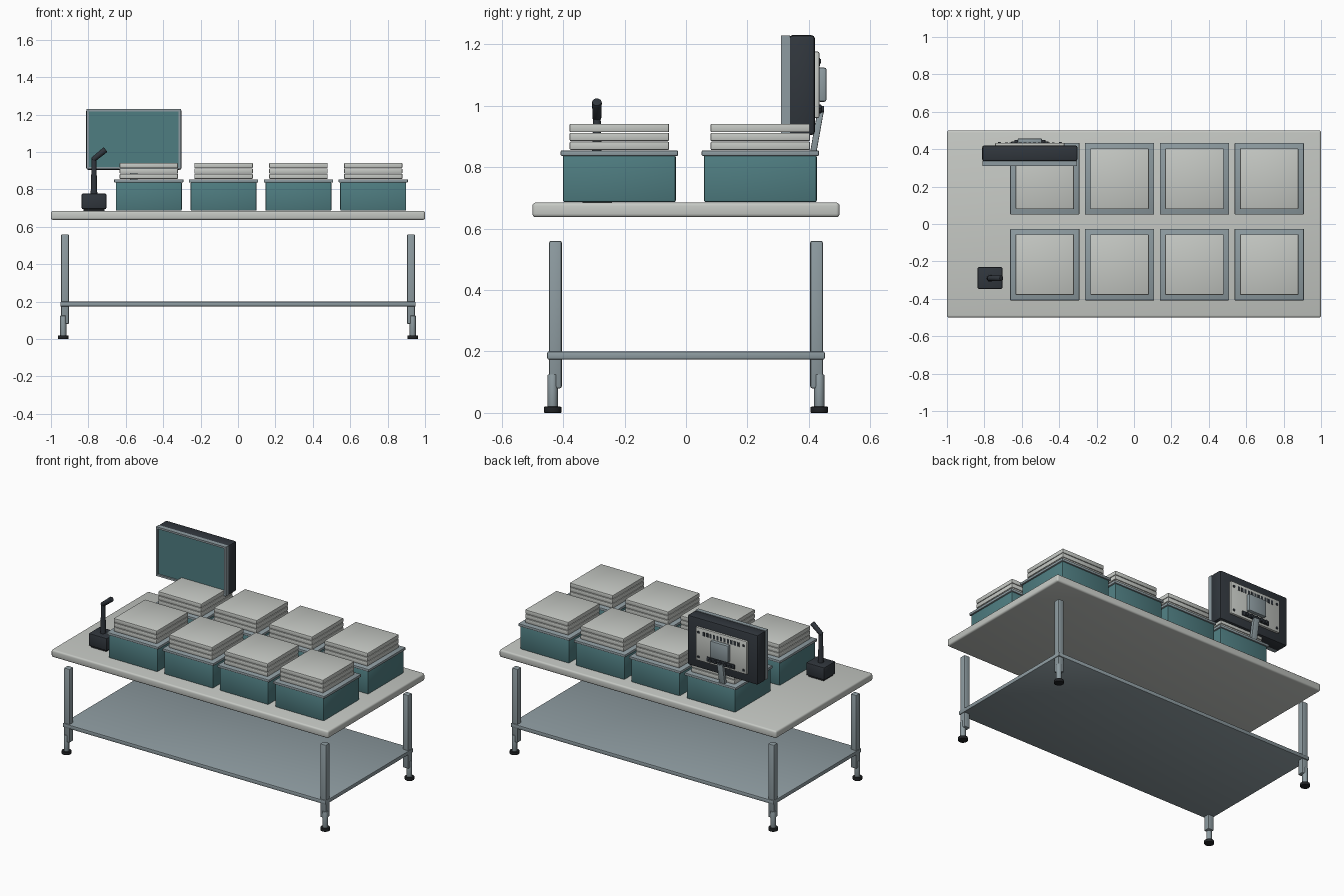
import bpy, bmesh, math
from mathutils import Vector

if "Cube" in bpy.data.objects:
    bpy.data.objects.remove(bpy.data.objects["Cube"])


def material(name, rgb):
    m = bpy.data.materials.new(name)
    m.diffuse_color = (*rgb, 1)
    m.use_nodes = True
    m.node_tree.nodes["Principled BSDF"].inputs["Base Color"].default_value = m.diffuse_color
    return m


LIGHT = material("light grey", (0.56, 0.58, 0.55))
STEEL = material("blue grey", (0.27, 0.33, 0.355))
TEAL = material("teal", (0.078, 0.205, 0.22))
DARK = material("charcoal", (0.03, 0.037, 0.046))
RUBBER = material("black rubber", (0.014, 0.016, 0.018))


def finish(name, bm, mat, smooth=True):
    mesh = bpy.data.meshes.new(name)
    bm.to_mesh(mesh)
    bm.free()
    ob = bpy.data.objects.new(name, mesh)
    bpy.context.collection.objects.link(ob)
    mesh.materials.append(mat)
    if smooth:
        bpy.ops.object.select_all(action='DESELECT')
        ob.select_set(True)
        bpy.context.view_layer.objects.active = ob
        bpy.ops.object.shade_smooth_by_angle(angle=math.radians(35))
    return ob


def box(name, xs, ys, zs, mat, bevel=0.0, segs=2):
    """Box between pairs of limits, with rounded edges."""
    bm = bmesh.new()
    bmesh.ops.create_cube(bm, size=1)
    for v in bm.verts:
        v.co = [(lo + hi) / 2 + c * (hi - lo) for c, (lo, hi) in zip(v.co, (xs, ys, zs))]
    if bevel:
        bmesh.ops.bevel(bm, geom=bm.edges[:], offset=bevel, segments=segs,
                        profile=0.5, affect='EDGES')
    return finish(name, bm, mat)


def rod(name, a, b, r1, r2, mat, sides=16, bevel=0.0):
    """Round bar or cone from point a to point b."""
    a, b = Vector(a), Vector(b)
    bm = bmesh.new()
    bmesh.ops.create_cone(bm, cap_ends=True, segments=sides, radius1=r1, radius2=r2,
                          depth=(b - a).length)
    if bevel:
        rims = [e for e in bm.edges if abs(e.verts[0].co.z - e.verts[1].co.z) < 1e-5]
        bmesh.ops.bevel(bm, geom=rims, offset=bevel, segments=2, profile=0.5, affect='EDGES')
    turn = Vector((0, 0, 1)).rotation_difference(b - a)
    for v in bm.verts:
        v.co = turn @ v.co + (a + b) / 2
    return finish(name, bm, mat)


def around(c, size):
    return (c - size / 2, c + size / 2)


# Table: top, lower shelf, four adjustable legs
box("table_top", (-1, 1), (-0.5, 0.5), (0.637, 0.685), LIGHT, 0.011, 3)
box("lower_shelf", (-0.95, 0.95), (-0.452, 0.452), (0.174, 0.2), STEEL, 0.005)
for sx in (-1, 1):
    for sy in (-1, 1):
        x, y = sx * 0.934, sy * 0.434
        box("leg", around(sx * 0.925, 0.042), around(sy * 0.425, 0.041), (0.08, 0.56), STEEL, 0.006)
        rod("leg_extension", (x, y, 0.015), (x, y, 0.125), 0.0165, 0.0165, STEEL, 16, 0.002)
        rod("foot", (x, y, 0), (x, y, 0.02), 0.029, 0.029, RUBBER, 24, 0.003)

# Bins, each with a rim and three stacked trays
for y in (-0.217, 0.242):
    for i in range(4):
        x = -0.477 + 0.4 * i
        box("bin", around(x, 0.353), around(y, 0.368), (0.686, 0.84), TEAL, 0.007)
        box("bin_rim", around(x, 0.37), around(y, 0.382), (0.837, 0.854), STEEL, 0.003)
        for k in range(3):
            z = 0.856 + 0.029 * k
            box("tray", around(x, 0.312), around(y, 0.324), (z, z + 0.027), LIGHT, 0.004)

# Monitor: dark housing, front frame, recessed screen
MX = -0.557
box("monitor_housing", around(MX, 0.51), (0.335, 0.42), (0.904, 1.23), DARK, 0.012)
bm = bmesh.new()
bmesh.ops.create_cube(bm, size=1)
for v in bm.verts:
    v.co = (MX + v.co.x * 0.504, 0.324 + v.co.y * 0.028, 1.0685 + v.co.z * 0.321)
bm.faces.ensure_lookup_table()
bm.normal_update()
front = [f for f in bm.faces if f.normal.y < -0.9]
bmesh.ops.inset_region(bm, faces=front, thickness=0.017, depth=0)
bmesh.ops.inset_region(bm, faces=front, thickness=0.001, depth=-0.008)
for f in front:
    f.material_index = 1
frame = finish("monitor_frame_and_screen", bm, STEEL, False)
frame.data.materials.append(TEAL)

# Back panel with vents, mounting block, connectors and screws
box("back_panel", around(MX, 0.37), (0.415, 0.434), (0.96, 1.176), LIGHT, 0.005)
for i in range(11):
    box("vent_slot", around(MX + (i - 5) * 0.025, 0.015), (0.432, 0.436), (1.13, 1.156), DARK)
box("mount_block", around(MX, 0.13), (0.43, 0.457), (1.013, 1.124), STEEL, 0.006)
box("connector_strip", around(MX, 0.2), (0.43, 0.441), (0.975, 1.004), DARK, 0.003)
for i in range(5):
    x = MX + (i - 2) * 0.036
    rod("connector", (x, 0.435, 0.989), (x, 0.45, 0.989), 0.011, 0.011, DARK, 12)
for sx in (-1, 1):
    for z in (0.985, 1.145):
        x = MX + sx * 0.163
        rod("screw", (x, 0.43, z), (x, 0.439, z), 0.009, 0.007, DARK, 12)

# Slanted monitor neck
neck = box("monitor_neck", around(MX, 0.042), (0.403, 0.424), (0.84, 0.985), STEEL, 0.003)
for v in neck.data.vertices:
    v.co.y += max(0, v.co.z - 0.87) * 0.22

# Microphone: base, tapered stem, angled head
box("microphone_base", (-0.836, -0.704), (-0.347, -0.231), (0.695, 0.777), DARK, 0.006)
box("microphone_base_pad", (-0.825, -0.715), (-0.337, -0.241), (0.684, 0.697), RUBBER)
rod("microphone_stem", (-0.77, -0.29, 0.77), (-0.77, -0.29, 0.965), 0.018, 0.012, DARK, 16)
rod("microphone_head", (-0.777, -0.29, 0.957), (-0.708, -0.29, 1.013), 0.014, 0.016, DARK, 16, 0.004)
